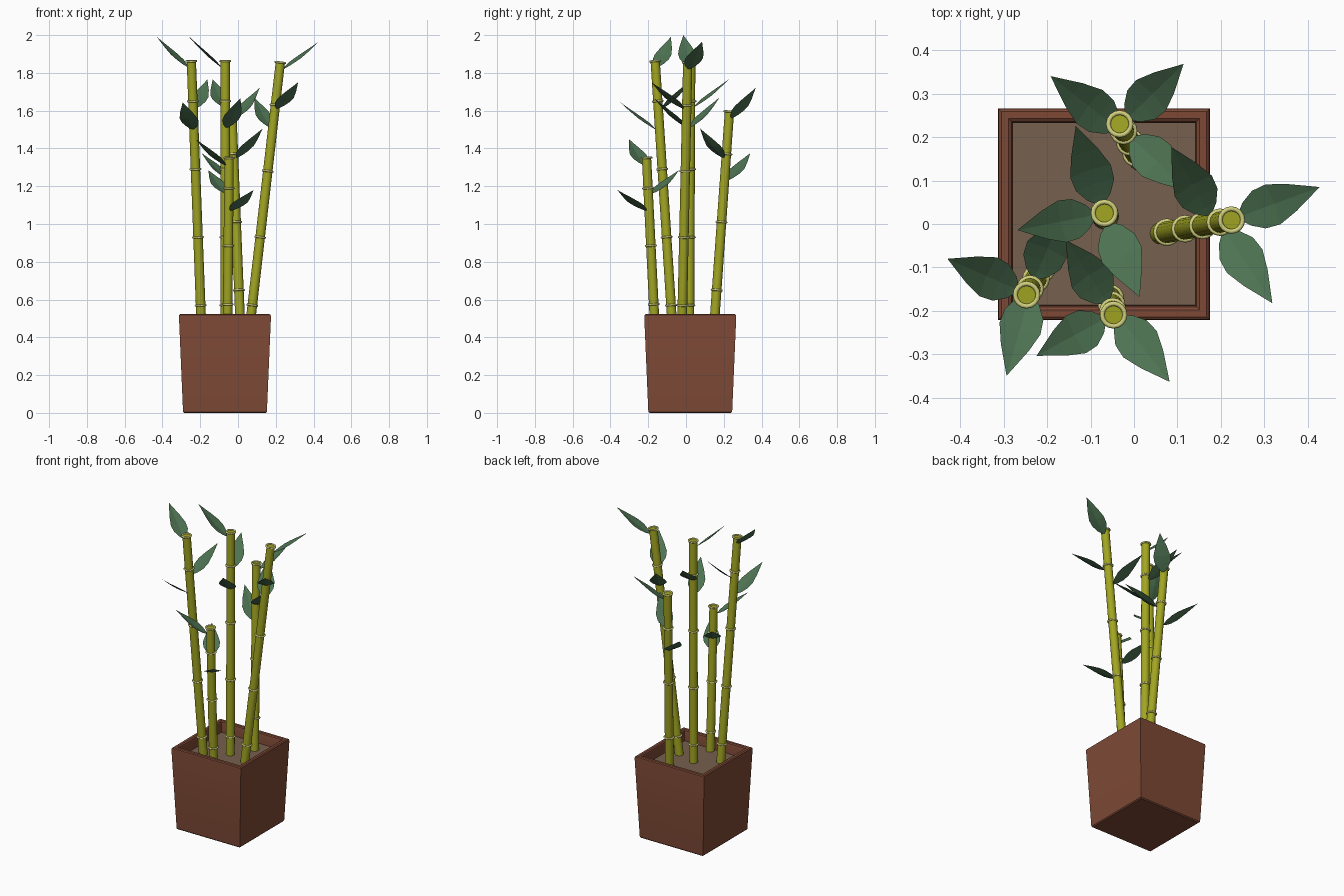
import bpy, bmesh, math
from mathutils import Vector

if "Cube" in bpy.data.objects:
    bpy.data.objects.remove(bpy.data.objects["Cube"])


def material(name, rgb):
    m = bpy.data.materials.new(name)
    m.diffuse_color = (*rgb, 1)
    m.use_nodes = True
    m.node_tree.nodes["Principled BSDF"].inputs["Base Color"].default_value = m.diffuse_color
    return m


TERRACOTTA = material("terracotta", (0.205, 0.066, 0.036))
SOIL = material("soil brown", (0.18, 0.118, 0.077))
CANE = material("cane green", (0.36, 0.38, 0.016))
NODE = material("pale node yellow", (0.64, 0.63, 0.21))
LEAF = material("leaf green", (0.075, 0.17, 0.084))


def finish(bm, name, mat, smooth=None, recalc=True):
    if recalc:
        bmesh.ops.recalc_face_normals(bm, faces=bm.faces)
    me = bpy.data.meshes.new(name)
    bm.to_mesh(me)
    bm.free()
    me.materials.append(mat)
    ob = bpy.data.objects.new(name, me)
    bpy.context.collection.objects.link(ob)
    if smooth:
        bpy.ops.object.select_all(action='DESELECT')
        ob.select_set(True)
        bpy.context.view_layer.objects.active = ob
        bpy.ops.object.shade_smooth_by_angle(angle=math.radians(smooth))
    return ob


def loft(bm, loops, closed=False, caps=False):
    """Skin a list of point loops with quads."""
    rows = [[bm.verts.new(p) for p in loop] for loop in loops]
    n = len(rows[0])
    for i in range(len(rows) if closed else len(rows) - 1):
        a, b = rows[i], rows[(i + 1) % len(rows)]
        for j in range(n):
            k = (j + 1) % n
            bm.faces.new((a[j], a[k], b[k], b[j]))
    if caps:
        bm.faces.new(rows[0])
        bm.faces.new(rows[-1])


# Square tapered planter with a softened rim
CX, CY = -0.069, 0.0225
SOIL_Z = 0.455


def square(half, z):
    return [(CX + sx * half, CY + sy * half, z)
            for sx, sy in ((-1, -1), (1, -1), (1, 1), (-1, 1))]


bm = bmesh.new()
profile = [(0.216, 0), (0.222, 0.006), (0.2435, 0.508), (0.242, 0.518), (0.236, 0.523),
           (0.220, 0.523), (0.213, 0.518), (0.210, 0.508), (0.209, 0.44)]
loft(bm, [square(h, z) for h, z in profile], caps=True)
finish(bm, "planter", TERRACOTTA, 35)

bm = bmesh.new()
loft(bm, [square(0.2095, SOIL_Z - 0.01), square(0.2095, SOIL_Z)], caps=True)
finish(bm, "soil", SOIL)


def circle(centre, u, v, r, n=16):
    return [centre + (u * math.cos(2 * math.pi * i / n) + v * math.sin(2 * math.pi * i / n)) * r
            for i in range(n)]


def leaf(name, base, tip):
    """Folded pointed leaf whose width lies level."""
    along = tip - base
    side = along.cross(Vector((0, 0, 1))).normalized()
    up = side.cross(along).normalized()
    bm = bmesh.new()
    rows = []
    for t, w, lift in ((0, 0.006, 0), (0.1, 0.028, -0.003), (0.25, 0.046, -0.006),
                       (0.42, 0.049, -0.008), (0.65, 0.033, -0.006), (0.85, 0.014, -0.003)):
        mid = base + along * t + up * lift
        rows.append([bm.verts.new(p) for p in
                     (mid - side * w + up * w * 0.15, mid, mid + side * w + up * w * 0.15)])
    for a, b in zip(rows, rows[1:]):
        for j in (0, 1):
            bm.faces.new((a[j], a[j + 1], b[j + 1], b[j]))
    end = bm.verts.new(tip)
    for j in (0, 1):
        bm.faces.new((rows[-1][j], rows[-1][j + 1], end))
    bm.normal_update()
    if sum(f.normal.z for f in bm.faces) < 0:
        bmesh.ops.reverse_faces(bm, faces=bm.faces)
    finish(bm, name, LEAF, recalc=False)


# Canes: foot at rim height, top, node heights, leaves (base height, tip)
R = 0.0255
canes = {
    "middle": ((-0.066, 0.018, 0.52), (-0.068, 0.025, 1.862), (0.57, 0.93, 1.29, 1.65),
               ((1.83, (-0.268, -0.014, 2.0)), (1.62, (-0.134, 0.225, 1.765)),
                (1.51, (0.013, -0.168, 1.665)))),
    "left": ((-0.196, -0.076, 0.52), (-0.247, -0.163, 1.862), (0.57, 0.93, 1.29, 1.65),
             ((1.83, (-0.429, -0.08, 1.99)), (1.61, (-0.162, 0.03, 1.765)),
              (1.50, (-0.293, -0.349, 1.645)))),
    "front": ((-0.055, -0.168, 0.52), (-0.047, -0.209, 1.35), (0.575, 0.885, 1.19),
              ((1.31, (-0.224, -0.303, 1.45)), (1.16, (-0.157, -0.037, 1.285)),
               (1.07, (0.082, -0.363, 1.18)))),
    "back": ((0.01, 0.153, 0.52), (-0.033, 0.23, 1.595), (0.65, 1.01, 1.37),
             ((1.56, (0.114, 0.368, 1.72)), (1.35, (0.13, 0.075, 1.505)),
              (1.23, (-0.192, 0.34, 1.375)))),
    "right": ((0.07, -0.02, 0.52), (0.224, 0.009, 1.855), (0.57, 0.93, 1.28, 1.63),
              ((1.82, (0.427, 0.085, 1.965)), (1.61, (0.318, -0.182, 1.75)),
               (1.51, (0.086, 0.177, 1.67)))),
}

for name, (foot, top, nodes, leaves) in canes.items():
    foot, top = Vector(foot), Vector(top)
    axis = (top - foot).normalized()
    u = axis.cross(Vector((0, 1, 0))).normalized()
    v = axis.cross(u)

    def at(z):
        return foot + axis * ((z - foot.z) / axis.z)

    # Stem
    bm = bmesh.new()
    loft(bm, [circle(at(SOIL_Z - 0.01), u, v, R), circle(top, u, v, R - 0.001)], caps=True)
    finish(bm, name + "_cane", CANE, 40)

    # Node rings, the last one crowning the cut top
    bm = bmesh.new()
    for z in nodes + (top.z,):
        c = at(z)
        loft(bm, [circle(c + axis * 0.0055 * math.sin(k * math.pi / 4), u, v,
                         0.0262 + 0.0055 * math.cos(k * math.pi / 4)) for k in range(8)], closed=True)
    finish(bm, name + "_cane_nodes", NODE, 50)

    # Leaves start on the cane surface
    for i, (z, tip) in enumerate(leaves):
        tip = Vector(tip)
        c = at(z)
        out = Vector((tip.x - c.x, tip.y - c.y, 0)).normalized()
        leaf(f"{name}_leaf_{i + 1}", c + out * (R - 0.003), tip)
